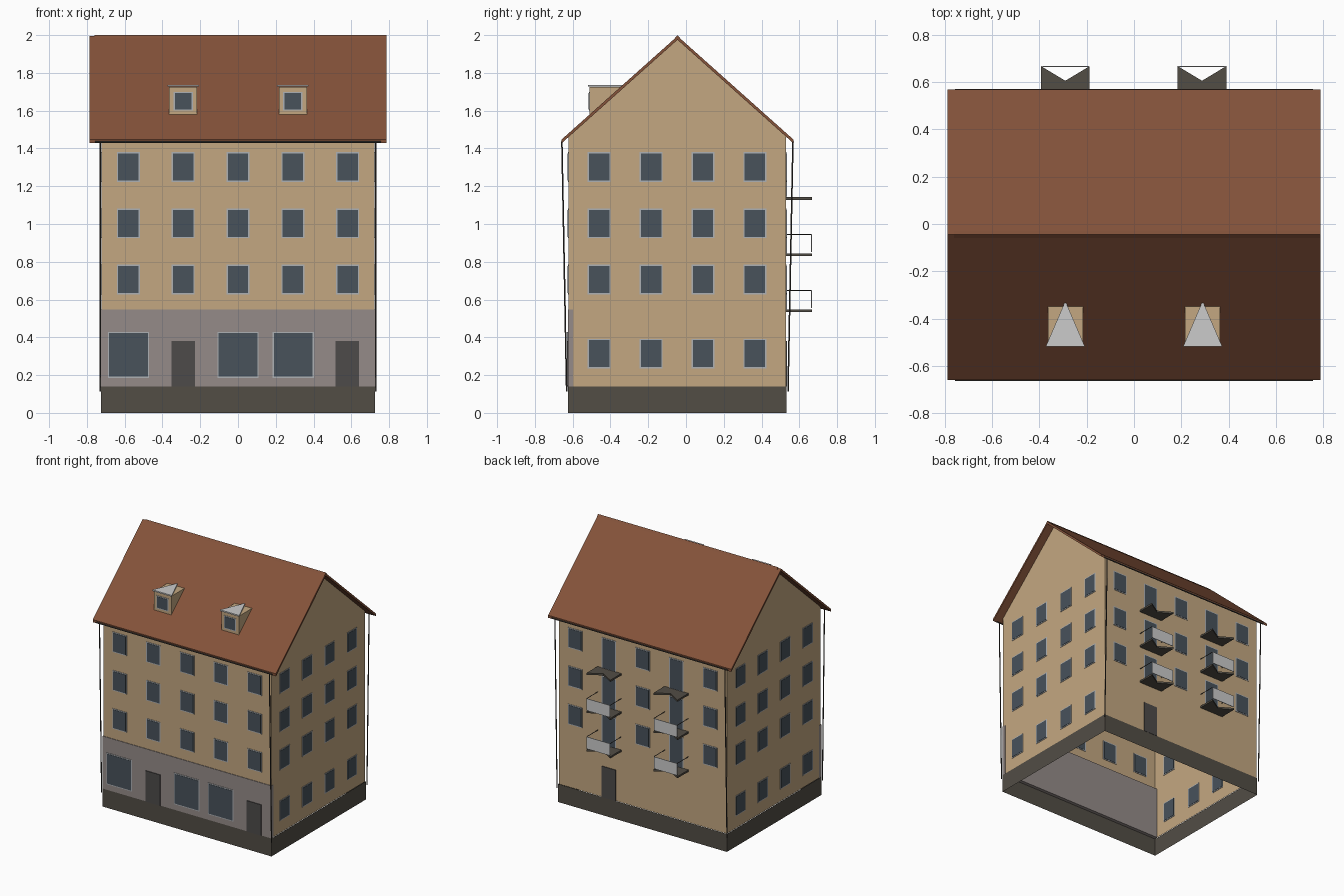
import bpy, bmesh
from mathutils import Vector

if "Cube" in bpy.data.objects:
    bpy.data.objects.remove(bpy.data.objects["Cube"])


def material(name, rgb):
    m = bpy.data.materials.new(name)
    m.diffuse_color = (*rgb, 1)
    m.use_nodes = True
    m.node_tree.nodes["Principled BSDF"].inputs["Base Color"].default_value = m.diffuse_color
    return m


WALL = material("plaster", (0.55, 0.39, 0.22))
STONE = material("plinth_stone", (0.085, 0.075, 0.06))
SHOP = material("shop_stone", (0.30, 0.26, 0.25))
TILE = material("roof_tile", (0.23, 0.085, 0.042))
GLASS = material("glass", (0.065, 0.085, 0.105))
FRAME = material("window_frame", (0.42, 0.44, 0.46))
DOOR = material("door_paint", (0.075, 0.07, 0.068))
METAL = material("dark_metal", (0.05, 0.045, 0.04))


def finish(name, bm, mat):
    bmesh.ops.recalc_face_normals(bm, faces=bm.faces)
    me = bpy.data.meshes.new(name)
    bm.to_mesh(me)
    bm.free()
    ob = bpy.data.objects.new(name, me)
    bpy.context.collection.objects.link(ob)
    if mat:
        me.materials.append(mat)
    return ob


def box(name, x0, x1, y0, y1, z0, z1, mat):
    bm = bmesh.new()
    bmesh.ops.create_cube(bm, size=1)
    for v in bm.verts:
        v.co = ((x0 + x1) / 2 + v.co.x * (x1 - x0),
                (y0 + y1) / 2 + v.co.y * (y1 - y0),
                (z0 + z1) / 2 + v.co.z * (z1 - z0))
    return finish(name, bm, mat)


def prism(name, pts, axis, a, b, mat, skip_down=False):
    """Extrude a profile along x (points are y,z) or z (points are x,y)."""
    place = (lambda p, t: (t, *p)) if axis == "x" else (lambda p, t: (*p, t))
    bm = bmesh.new()
    lo = [bm.verts.new(place(p, a)) for p in pts]
    hi = [bm.verts.new(place(p, b)) for p in pts]
    n = len(pts)
    bm.faces.new(lo)
    bm.faces.new(hi)
    for i in range(n):
        j = (i + 1) % n
        bm.faces.new((lo[i], lo[j], hi[j], hi[i]))
    bmesh.ops.recalc_face_normals(bm, faces=bm.faces)
    if skip_down:
        low = [f for f in bm.faces if f.normal.z < -0.9]
        bmesh.ops.delete(bm, geom=low, context="FACES_ONLY")
    return finish(name, bm, mat)


def rod(name, p, q, r, mat):
    p, q = Vector(p), Vector(q)
    bm = bmesh.new()
    bmesh.ops.create_cone(bm, cap_ends=True, segments=6, radius1=r, radius2=r,
                          depth=(q - p).length)
    ob = finish(name, bm, mat)
    ob.rotation_euler = (q - p).to_track_quat("Z", "Y").to_euler()
    ob.location = (p + q) / 2
    return ob


def opening(name, side, at, c, w, z0, z1, mat, framed=True):
    """Panel straddling a wall: side is 'y' (front/back) or 'x' (gable ends)."""
    layers = [(name, 0.0, 0.005, mat)]
    if framed:
        layers.append((name + "_frame", 0.007, 0.003, FRAME))
    for label, g, t, m in layers:
        u0, u1 = c - w / 2 - g, c + w / 2 + g
        if side == "y":
            box(label, u0, u1, at - t, at + t, z0 - g, z1 + g, m)
        else:
            box(label, at - t, at + t, u0, u1, z0 - g, z1 + g, m)


X, YF, YB, YM = 0.722, -0.622, 0.53, -0.045
COLS = (-0.58, -0.29, 0, 0.29, 0.58)
FLOORS = (0.635, 0.932, 1.23)
H = 0.143

# Hollow walls with gables, open below
prism("walls", [(YF, 0.14), (YB, 0.14), (YB, 1.463), (YM, 1.98), (YF, 1.463)],
      "x", -X, X, WALL, skip_down=True)

# Plinth: open ring
plinth = box("plinth", -X - 0.003, X + 0.003, YF - 0.003, YB + 0.003, 0, 0.14, STONE)
bm = bmesh.new()
bm.from_mesh(plinth.data)
bmesh.ops.delete(bm, geom=[f for f in bm.faces if abs(f.normal.z) > 0.9], context="FACES_ONLY")
bm.to_mesh(plinth.data)
bm.free()

# Ground floor shop front, with windows and doors
box("shop_front", -X - 0.002, X + 0.002, YF - 0.004, -0.598, 0.14, 0.548, SHOP)
for c in (-0.58, 0, 0.292):
    opening("shop_window", "y", YF - 0.004, c, 0.205, 0.192, 0.422, GLASS)
for c in (-0.29, 0.578):
    opening("front_door", "y", YF - 0.004, c, 0.125, 0.14, 0.38, DOOR, False)

# Upper windows, front and back; back has balcony doors
for z in FLOORS:
    for c in COLS:
        opening("front_window", "y", YF, c, 0.108, z, z + H, GLASS)
        if abs(abs(c) - 0.29) < 0.01:
            opening("balcony_door", "y", YB, c, 0.108, z - 0.085, z + H, GLASS)
        else:
            opening("back_window", "y", YB, c, 0.108, z, z + H, GLASS)
opening("back_door", "y", YB, 0.29, 0.12, 0.14, 0.38, DOOR, False)

# Gable end windows
for s in (-1, 1):
    for z in (0.242, *FLOORS):
        for c in (-0.46, -0.185, 0.09, 0.365):
            opening("gable_window", "x", s * X, c, 0.108, z, z + H, GLASS)

# Roof slabs and ridge cap
e, zr, ze = 0.613, 1.995, 1.448
prism("roof", [(YM - e, ze), (YM, zr), (YM + e, ze),
               (YM + e, ze - 0.02), (YM, zr - 0.02), (YM - e, ze - 0.02)],
      "x", -0.787, 0.787, TILE)
prism("ridge_cap", [(YM - 0.015, 1.984), (YM, 2.0), (YM + 0.015, 1.984)],
      "x", -0.76, 0.787, TILE)

# Dormers: cheek walls cut by the roof slope, window, pointed flat roof
for c in (-0.29, 0.29):
    prism("dormer", [(-0.51, 1.57), (-0.51, 1.725), (-0.345, 1.725)],
          "x", c - 0.074, c + 0.074, WALL)
    opening("dormer_window", "y", -0.51, c, 0.088, 1.607, 1.693, GLASS)
    prism("dormer_roof", [(c - 0.083, -0.518), (c + 0.083, -0.518), (c, -0.325)],
          "z", 1.727, 1.737, None)

# Balconies: notched slabs, panels on the lower two, thin side rails
for c in (-0.29, 0.287):
    for i, z in enumerate((0.54, 0.837, 1.134)):
        prism("balcony_slab", [(c - 0.103, YB), (c + 0.103, YB), (c + 0.103, 0.667),
                               (c, 0.605), (c - 0.103, 0.667)], "z", z - 0.006, z + 0.008, STONE)
        if i < 2:
            box("balcony_panel", c - 0.1, c + 0.1, 0.663, 0.667, z + 0.015, z + 0.108, None)
            for s in (-0.1, 0.1):
                rod("balcony_rail", (c + s, YB, z + 0.108), (c + s, 0.665, z + 0.108), 0.0025, METAL)

# Gutters and slanted downpipes
for eave, foot in ((-0.657, -0.632), (0.566, 0.54)):
    rod("gutter", (-0.757, eave, 1.434), (0.757, eave, 1.434), 0.006, METAL)
    for s in (-1, 1):
        rod("downpipe", (s * 0.73, eave, 1.435), (s * 0.73, foot, 0.112), 0.004, METAL)
